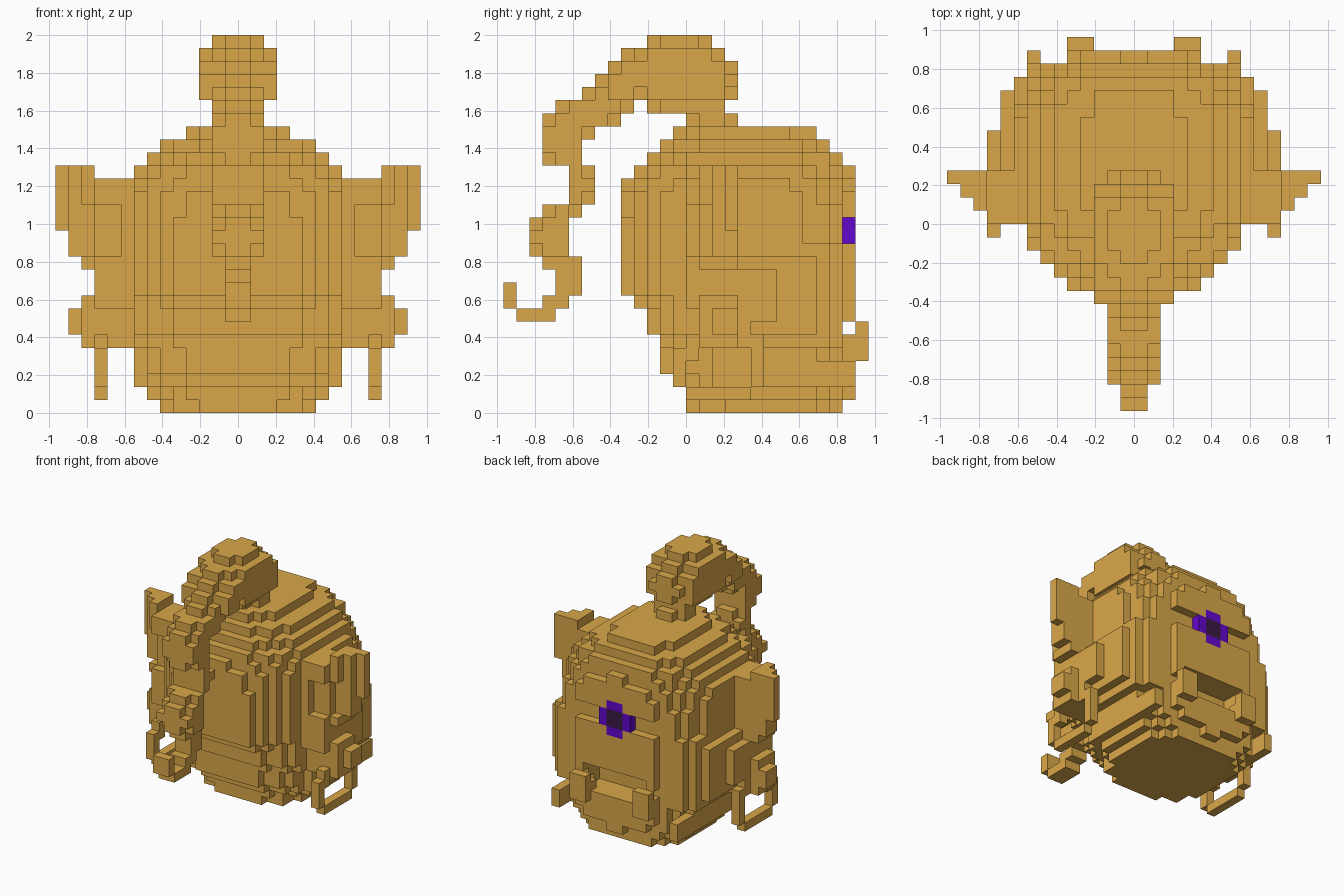
import bpy, bmesh
from mathutils import Vector

if "Cube" in bpy.data.objects:
    bpy.data.objects.remove(bpy.data.objects["Cube"], do_unlink=True)

V = 2 / 29  # edge of one block


def material(name, rgb):
    m = bpy.data.materials.new(name)
    m.use_nodes = True
    m.diffuse_color = (*rgb, 1)
    m.node_tree.nodes["Principled BSDF"].inputs["Base Color"].default_value = (*rgb, 1)
    return m


tan = material("tan", (0.7, 0.39, 0.066))
purple = material("purple", (0.125, 0.002, 0.62))
dark = material("dark plum", (0.045, 0.011, 0.06))


def box(x0, x1, y0, y1, z0, z1):
    return {(x, y, z) for x in range(x0, x1) for y in range(y0, y1) for z in range(z0, z1)}


def side(cells, left):
    """Keep the cells on the left, or mirror them to the right."""
    return cells if left else {(-1 - x, y, z) for x, y, z in cells}


# Body: rounded layers, each with a half width and a front and back limit
half = [6, 7] + [8] * 3 + [9] * 13 + [8, 7, 6, 4]
front = [0, 0, -1, -2, -2, -2, -3, -3, -4] + [-5] * 9 + [-4, -3, -2, -1]
back = [12] + [13] * 18 + [12, 11, 10]
body = set()
for z, (w, a, b) in enumerate(zip(half, front, back)):
    cy, ry = (a + b) / 2, (b - a) / 2
    for x, y, _ in box(-w, w, a, b, z, z + 1):
        dx, dy = abs(x + 0.5), abs(y + 0.5 - cy)
        # the plan is rounder in front, the outline fuller at the back
        p, limit = (2.5, 1.07) if y < cy else (3, 1.15)
        layer = (dx / w) ** p + (dy / ry) ** p
        ball = sum(r ** 2.5 for r in (dx / 9.3, abs(y - 3.5) / 9.3, abs(z - 9.5) / 13))
        if layer <= 1.045 and ball <= limit and (y >= 0 or dx < 8):
            body.add((x, y, z))

# Mouth slot and eye socket cut from the body
body -= box(-9, 9, 11, 13, 5, 6) | box(-9, 9, 12, 13, 6, 7) | box(-4, 4, 10, 13, 5, 8)
body -= box(-9, 9, 12, 13, 13, 15) | box(-1, 1, 12, 13, 12, 16)

# Eye: a cross with a square pupil
pupil = box(-1, 1, 12, 13, 13, 15)
iris = (box(-2, 2, 12, 13, 13, 15) | box(-1, 1, 12, 13, 12, 16)) - pupil

# Trunk: front-to-back spans per layer, with rounded edges
spans = {28: [(-3, 2)], 27: [(-5, 3)], 26: [(-6, 4)], 25: [(-7, 4)], 24: [(-8, 4)],
         23: [(-10, -4), (-3, 3)], 22: [(-11, -5), (0, 4)], 21: [(-11, -7)],
         20: [(-11, -8)], 19: [(-11, -8)], 18: [(-9, -7)], 17: [(-9, -7)],
         16: [(-9, -7)], 15: [(-11, -8)], 14: [(-12, -9)], 13: [(-12, -9)],
         12: [(-12, -9)], 11: [(-11, -8)], 10: [(-10, -8)],
         9: [(-14, -13), (-10, -8)], 8: [(-14, -13), (-11, -9)], 7: [(-13, -10)]}
profile = {(y, z) for z, runs in spans.items() for a, b in runs for y in range(a, b)}
trunk = set()
for y, z in profile:
    open_sides = sum(n not in profile for n in ((y - 1, z), (y + 1, z), (y, z - 1), (y, z + 1)))
    w = 1 if z < 12 or open_sides > 1 else 2
    if 24 <= z < 28 and -6 <= y < 3 and not open_sides:
        w = 3
    trunk |= box(-w, w, y, y + 1, z, z + 1)

# Ear: a plate slanting outward, with a shallow hollow in front
ear = set()
for x in range(8, 14):
    low = {11: 11, 12: 12, 13: 14}.get(x, 8)
    high = 19 if x >= 11 else 18
    ear |= box(x, x + 1, max(0, x - 10), 4, low, high)
    if 9 <= x < 12:
        ear -= box(x, x + 1, 0, max(0, x - 10) + 1, 12, 16)

# Cheek: a rounded swelling behind the ear
widths = [11] * 7 + [10] * 3 + [9, 8]
cheek = {(x, y, z) for y in range(3, 12) for x, _, z in box(5, widths[y], y, y + 1, 3, 14)
         if abs(z - 8.5) <= 3.5 - max(0, x - 8)}

# Arm with a hanging ring
arm = box(8, 13, 2, 4, 6, 8) | box(8, 12, 1, 4, 5, 9) | box(8, 11, 4, 5, 5, 9)
ring = (box(10, 11, -1, 0, 2, 5) | box(10, 11, 0, 1, 4, 6)
        | box(10, 11, 0, 5, 1, 2) | box(10, 11, 5, 6, 2, 6))

# Tusk curling up from the mouth, and a jaw post
tusk = box(3, 5, 11, 14, 4, 5) | box(3, 5, 12, 14, 5, 6) | box(3, 5, 13, 14, 6, 7)
jaw = box(7, 8, 10, 13, 2, 4)

parts = [("eye_pupil", pupil, dark), ("eye_iris", iris, purple),
         ("body", body, tan), ("trunk", trunk, tan)]
for label, left in (("left", True), ("right", False)):
    for name, cells in (("ear", ear), ("cheek", cheek), ("arm", arm),
                        ("ring", ring), ("tusk", tusk), ("jaw_post", jaw)):
        parts.append((f"{label}_{name}", side(cells, left), tan))

solid = set().union(*(cells for _, cells, _ in parts))
used = set()


def build(name, cells, mat):
    """Make the outer faces of a group of blocks."""
    bm = bmesh.new()
    verts = {}
    for c in sorted(cells):
        for axis in range(3):
            for end in (0, 1):
                n = list(c)
                n[axis] += 2 * end - 1
                if tuple(n) in solid:
                    continue
                corners = []
                for u, v in ((0, 0), (1, 0), (1, 1), (0, 1)):
                    p = list(c)
                    p[axis] += end
                    p[(axis + 1) % 3] += u
                    p[(axis + 2) % 3] += v
                    p = tuple(p)
                    if p not in verts:
                        verts[p] = bm.verts.new(Vector(p) * V)
                    corners.append(verts[p])
                bm.faces.new(corners if end else corners[::-1])
    mesh = bpy.data.meshes.new(name)
    bm.to_mesh(mesh)
    bm.free()
    mesh.materials.append(mat)
    bpy.context.collection.objects.link(bpy.data.objects.new(name, mesh))


for name, cells, mat in parts:
    build(name, cells - used, mat)
    used |= cells
